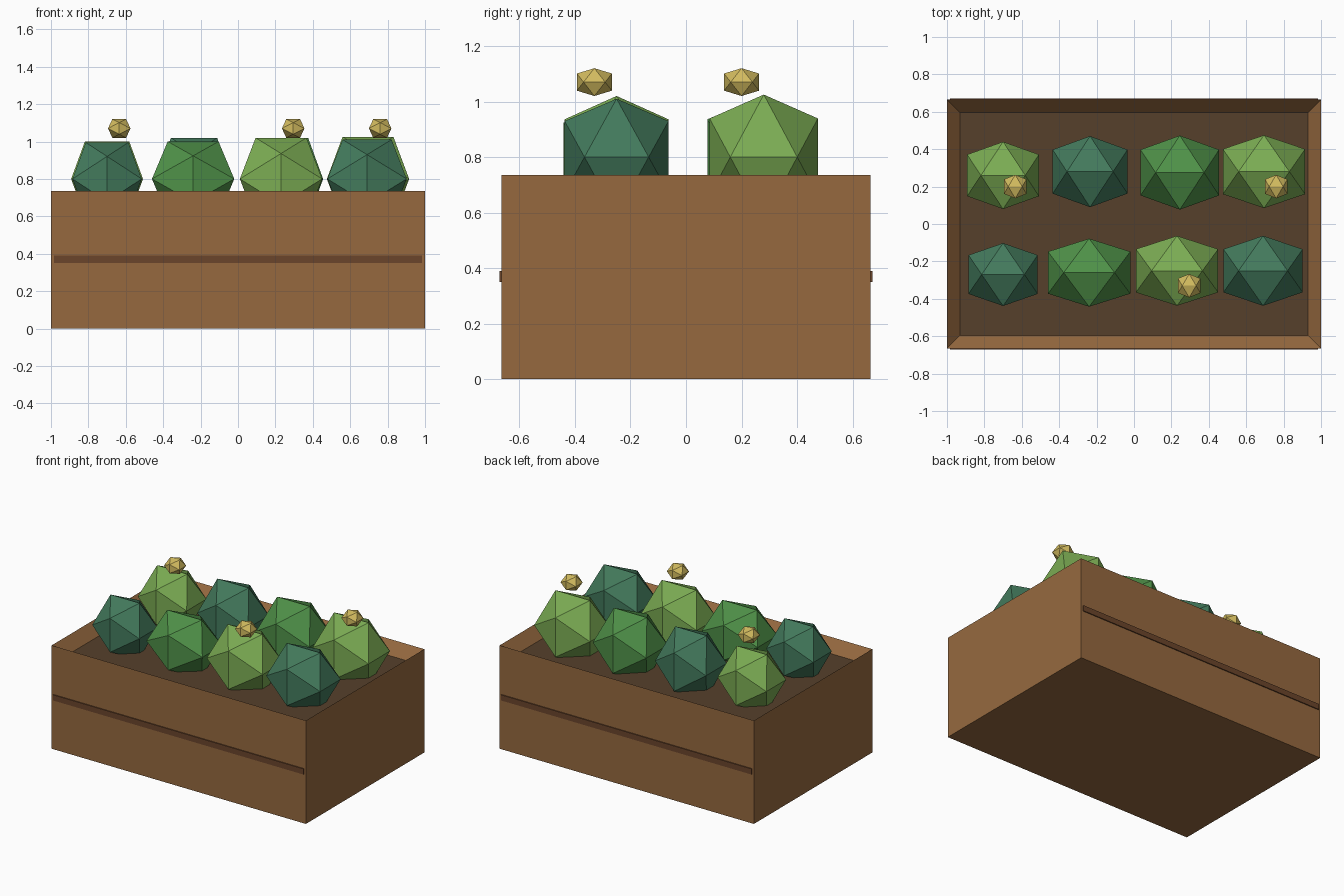
import bpy, bmesh
from mathutils import Vector

if "Cube" in bpy.data.objects:
    bpy.data.objects.remove(bpy.data.objects["Cube"])


def material(name, hex_code):
    srgb = [int(hex_code[i:i + 2], 16) / 255 for i in (0, 2, 4)]
    rgb = [c / 12.92 if c < 0.04 else ((c + 0.055) / 1.055) ** 2.4 for c in srgb]
    m = bpy.data.materials.new(name)
    m.use_nodes = True
    m.diffuse_color = (*rgb, 1)
    m.node_tree.nodes["Principled BSDF"].inputs["Base Color"].default_value = (*rgb, 1)
    return m


wood = material("wood", "96693F")
dark_wood = material("dark wood", "6B452B")
soil = material("soil", "56402B")
teal = material("teal leaf", "437A5C")
green = material("green leaf", "4F9148")
lime = material("lime leaf", "7BAC53")
gold = material("gold petal", "D2BB5F")


def finish(name, bm, *mats):
    mesh = bpy.data.meshes.new(name)
    bm.to_mesh(mesh)
    bm.free()
    for m in mats:
        mesh.materials.append(m)
    obj = bpy.data.objects.new(name, mesh)
    bpy.context.collection.objects.link(obj)
    return obj


def box(name, low, high, mat):
    bm = bmesh.new()
    low, high = Vector(low), Vector(high)
    bmesh.ops.create_cube(bm, size=1)
    bmesh.ops.scale(bm, vec=high - low, verts=bm.verts)
    bmesh.ops.translate(bm, vec=(low + high) / 2, verts=bm.verts)
    return finish(name, bm, mat)


def icosahedron(name, centre, half, mat):
    """Twenty-sided ball lying on an edge, from three golden rectangles."""
    bm = bmesh.new()
    short = 0.618
    for a in (-1, 1):
        for b in (-short, short):
            for p in ((b, 0, a), (0, a, b), (a, b, 0)):
                bm.verts.new([c + h * v for c, h, v in zip(centre, half, p)])
    bmesh.ops.convex_hull(bm, input=bm.verts)
    return finish(name, bm, mat)


# Planter box with a recessed top
W, D, H = 1.0, 0.665, 0.735
planter = box("planter_box", (-W, -D, 0), (W, D, H), wood)
bm = bmesh.new()
bm.from_mesh(planter.data)
top = max(bm.faces, key=lambda f: f.calc_center_median().z)
bmesh.ops.inset_region(bm, faces=[top], thickness=0.097)
for v in top.verts:
    v.co.z -= 0.08
top.material_index = 1
bm.to_mesh(planter.data)
bm.free()
planter.data.materials.append(soil)

# Slats on the front and back
for name, s in (("front_slat", -1), ("back_slat", 1)):
    y = sorted((s * (D - 0.01), s * (D + 0.007)))
    box(name, (-0.985, y[0], 0.35), (0.985, y[1], 0.39), dark_wood)

# Bushes: colour, x, y, half sizes
bushes = [
    (teal, -0.70, -0.27, (0.185, 0.168, 0.195)),
    (green, -0.24, -0.26, (0.22, 0.182, 0.20)),
    (lime, 0.23, -0.25, (0.22, 0.187, 0.22)),
    (teal, 0.69, -0.25, (0.212, 0.187, 0.21)),
    (lime, -0.70, 0.26, (0.192, 0.18, 0.20)),
    (teal, -0.235, 0.28, (0.2, 0.19, 0.22)),
    (green, 0.245, 0.275, (0.21, 0.198, 0.22)),
    (lime, 0.695, 0.28, (0.22, 0.195, 0.225)),
]
for i, (mat, x, y, half) in enumerate(bushes, 1):
    icosahedron(f"bush_{i}", (x, y, 0.8), half, mat)
    # Flower floating above each lime bush
    if mat is lime:
        row = -0.33 if y < 0 else 0.2
        icosahedron(f"flower_{i}", (x + 0.065, row, 1.07), (0.06, 0.063, 0.05), gold)
